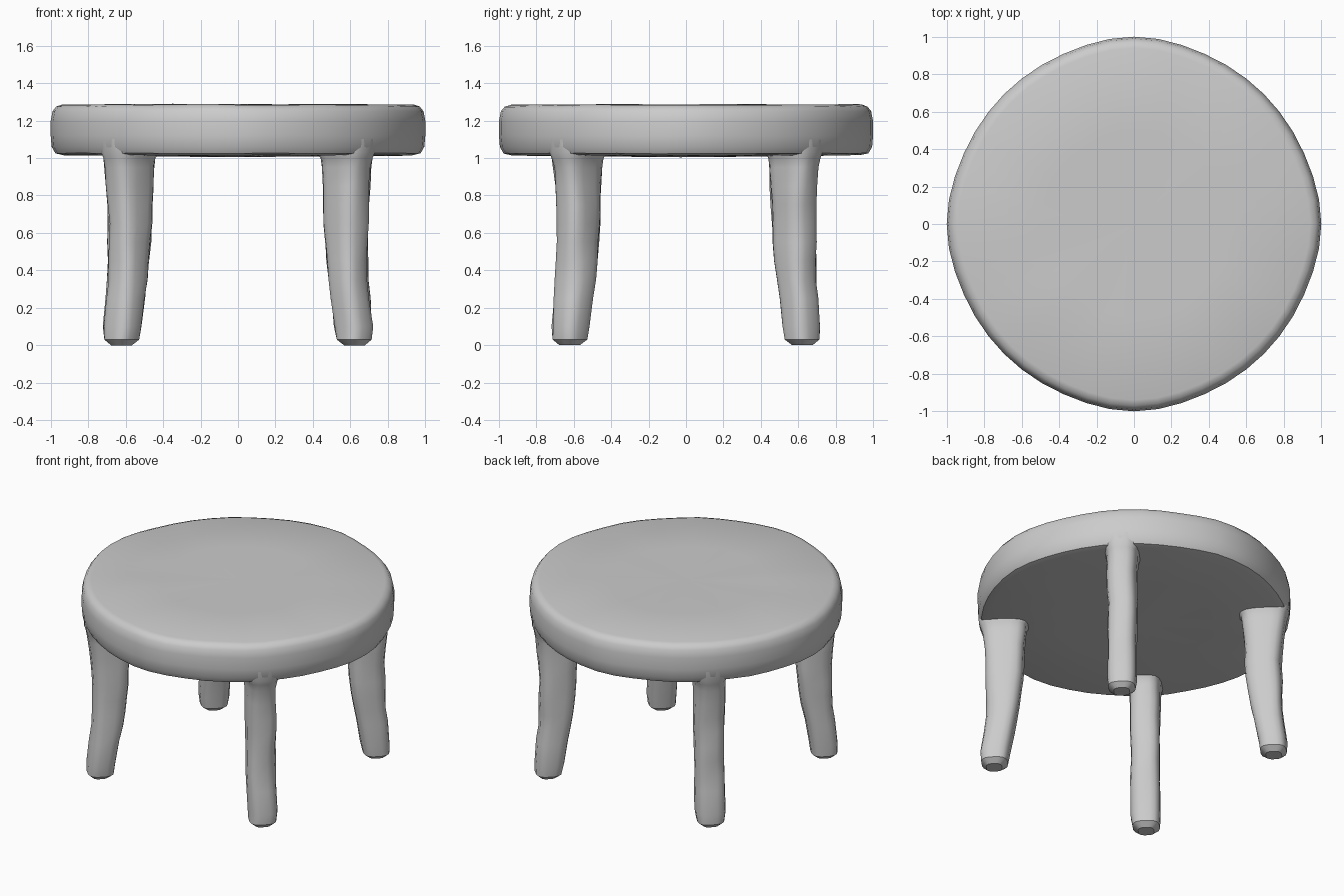
import bpy, bmesh
from math import sin, cos, pi, radians
from mathutils import Vector, noise

cube = bpy.data.objects.get("Cube")
if cube:
    bpy.data.objects.remove(cube, do_unlink=True)


def loft(name, rings):
    """Skin a stack of equal-length point rings and cap both ends."""
    bm = bmesh.new()
    loops = [[bm.verts.new(p) for p in ring] for ring in rings]
    count = len(loops[0])
    for low, high in zip(loops, loops[1:]):
        for i in range(count):
            j = (i + 1) % count
            bm.faces.new((low[i], low[j], high[j], high[i]))
    bm.faces.new(loops[0][::-1])
    bm.faces.new(loops[-1])
    bmesh.ops.recalc_face_normals(bm, faces=bm.faces)
    mesh = bpy.data.meshes.new(name)
    bm.to_mesh(mesh)
    bm.free()
    obj = bpy.data.objects.new(name, mesh)
    bpy.context.collection.objects.link(obj)
    bpy.ops.object.select_all(action="DESELECT")
    obj.select_set(True)
    bpy.context.view_layer.objects.active = obj
    bpy.ops.object.shade_smooth_by_angle(angle=radians(35))
    return obj


# Round seat: lathed slab with a softly worn, slightly uneven rim
SEAT_PROFILE = [(0.03, 1.005), (0.5, 1.01), (0.93, 1.015), (0.975, 1.025),
                (0.995, 1.06), (1.0, 1.12), (1.0, 1.2), (0.99, 1.25),
                (0.97, 1.275), (0.94, 1.285), (0.5, 1.287), (0.03, 1.285)]
SIDES = 48
seat_rings = []
for radius, z in SEAT_PROFILE:
    ring = []
    for i in range(SIDES):
        a = 2 * pi * i / SIDES
        rim = 0.981 + 0.019 * abs(cos(2 * a)) ** 6
        p = Vector((radius * rim * cos(a), radius * rim * sin(a), z))
        p.z += 0.005 * noise.noise(p * 4)
        ring.append(p)
    seat_rings.append(ring)
loft("seat", seat_rings)

# Legs: height, inner radius, outer radius, half thickness
LEG_SECTIONS = [(0.0, 0.83, 0.93, 0.05), (0.03, 0.795, 0.96, 0.085),
                (0.1, 0.785, 0.96, 0.092), (0.25, 0.755, 0.945, 0.092),
                (0.35, 0.735, 0.935, 0.092), (0.45, 0.72, 0.93, 0.092),
                (0.55, 0.71, 0.93, 0.093), (0.65, 0.70, 0.93, 0.094),
                (0.75, 0.695, 0.937, 0.095), (0.85, 0.69, 0.945, 0.095),
                (0.95, 0.685, 0.955, 0.095), (1.0, 0.675, 0.965, 0.1),
                (1.03, 0.65, 0.975, 0.115), (1.1, 0.63, 0.98, 0.12)]
LEG_SIDES = 16


def rounded(value):
    return abs(value) ** 0.66 * (1 if value > 0 else -1)


def leg(name, angle):
    out = Vector((cos(angle), sin(angle), 0))
    side = Vector((-sin(angle), cos(angle), 0))
    rings = []
    for z, inner, outer, half in LEG_SECTIONS:
        ring = []
        for i in range(LEG_SIDES):
            a = 2 * pi * (i + 0.5) / LEG_SIDES
            r = (inner + outer) / 2 + (outer - inner) / 2 * rounded(cos(a))
            p = out * r + side * half * rounded(sin(a)) + Vector((0, 0, z))
            # Hand-carved unevenness, fading out at the foot and the seat
            if 0.05 < z < 1:
                bump = noise.noise_vector(p * 5) * 0.012
                p += Vector((bump.x, bump.y, 0))
            ring.append(p)
        rings.append(ring)
    return loft(name, rings)


for i, name in enumerate(("back_left_leg", "back_right_leg",
                          "front_right_leg", "front_left_leg")):
    leg(name, pi / 4 + i * pi / 2)
